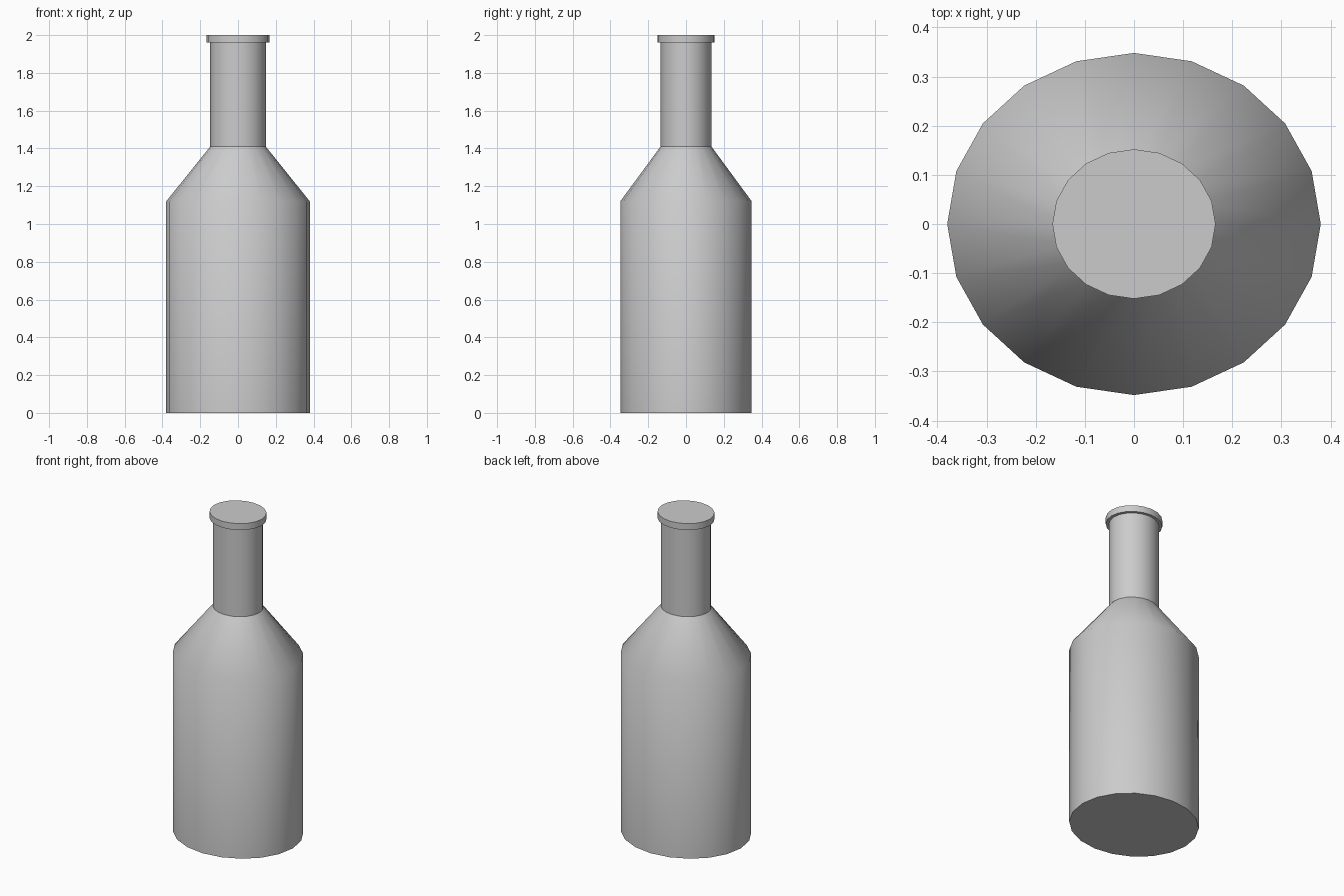
import bpy, bmesh, math

if "Cube" in bpy.data.objects:
    bpy.data.objects.remove(bpy.data.objects["Cube"])

SIDES = 20
DEPTH = 0.348 / 0.38  # slightly oval cross-section


def lathe(name, profile, cap_bottom=False, cap_top=False):
    """Sweep (radius, z) points around z as an oval with SIDES sides."""
    bm = bmesh.new()
    rings = []
    for r, z in profile:
        rings.append([bm.verts.new((r * math.cos(a), r * DEPTH * math.sin(a), z))
                      for a in (2 * math.pi * i / SIDES for i in range(SIDES))])
    for low, high in zip(rings, rings[1:]):
        for i in range(SIDES):
            j = (i + 1) % SIDES
            bm.faces.new((low[i], low[j], high[j], high[i]))
    if cap_bottom:
        bm.faces.new(rings[0][::-1])
    if cap_top:
        bm.faces.new(rings[-1])
    mesh = bpy.data.meshes.new(name)
    bm.to_mesh(mesh)
    bm.free()
    obj = bpy.data.objects.new(name, mesh)
    bpy.context.collection.objects.link(obj)
    # Smooth sides, crisp rims
    bpy.ops.object.select_all(action='DESELECT')
    obj.select_set(True)
    bpy.context.view_layer.objects.active = obj
    bpy.ops.object.shade_smooth_by_angle(angle=math.radians(50))
    return obj


# Bottle body with sloping shoulder
lathe("body", [(0.38, 0), (0.38, 1.12), (0.147, 1.41)], cap_bottom=True)

# Straight neck
lathe("neck", [(0.147, 1.41), (0.147, 1.96)])

# Closed lip with a small overhang
lathe("lip", [(0.147, 1.96), (0.166, 1.96), (0.166, 2.0)], cap_top=True)
